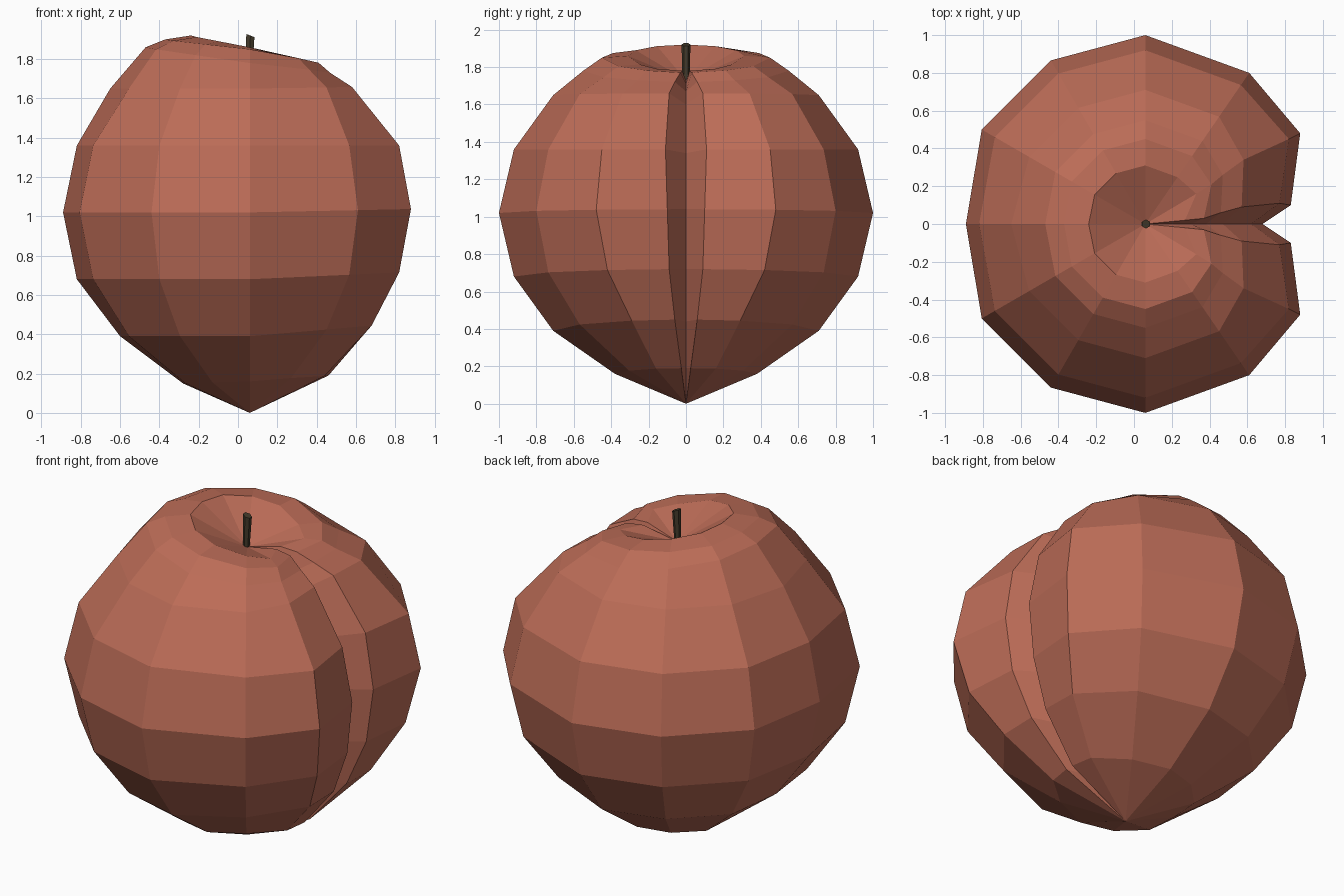
import bpy, bmesh
from math import cos, sin, radians

if "Cube" in bpy.data.objects:
    bpy.data.objects.remove(bpy.data.objects["Cube"])

AXIS_X = 0.06


def paint(obj, name, color):
    mat = bpy.data.materials.new(name)
    mat.diffuse_color = (*color, 1)
    mat.use_nodes = True
    mat.node_tree.nodes["Principled BSDF"].inputs["Base Color"].default_value = mat.diffuse_color
    obj.data.materials.append(mat)


def finish(bm, name):
    bmesh.ops.recalc_face_normals(bm, faces=bm.faces)
    mesh = bpy.data.meshes.new(name)
    bm.to_mesh(mesh)
    bm.free()
    obj = bpy.data.objects.new(name, mesh)
    bpy.context.collection.objects.link(obj)
    return obj


# Rings from bottom to top, distances measured from the fruit axis:
# radius, radius at back, z back / side / cleft, 30-degree point, lip point, groove floor x and z
RINGS = [
    (0.38, 0.34, 0.15, 0.16, 0.19, 0.38, 0.16, 0.40, 0.025, 0.27, 0.19),
    (0.71, 0.66, 0.39, 0.39, 0.45, 0.62, 0.29, 0.62, 0.06, 0.47, 0.44),
    (0.92, 0.88, 0.68, 0.68, 0.72, 0.76, 0.42, 0.73, 0.09, 0.59, 0.72),
    (1.00, 0.95, 1.02, 1.02, 1.04, 0.82, 0.48, 0.77, 0.10, 0.62, 1.04),
    (0.92, 0.88, 1.36, 1.36, 1.36, 0.76, 0.45, 0.71, 0.11, 0.56, 1.34),
    (0.71, 0.71, 1.65, 1.65, 1.66, 0.52, 0.34, 0.51, 0.09, 0.41, 1.60),
    (0.55, 0.53, 1.86, 1.78, 1.72, 0.41, 0.26, 0.40, 0.06, 0.32, 1.67),
    (0.45, 0.43, 1.90, 1.85, 1.77, 0.35, 0.21, 0.31, 0.03, 0.24, 1.71),
    (0.31, 0.30, 1.92, 1.86, 1.78, 0.27, 0.16, 0.21, 0.02, 0.14, 1.73),
]


def ring_points(r, rb, zb, zm, zf, x30, y30, xl, yl, xg, zg):
    half = [(xl, yl), (x30, y30), (0.55 * r, 0.8 * r), (0, r)]
    half += [(r * cos(radians(a)), r * sin(radians(a))) for a in (120, 150)]
    flat = half + [(-rb, 0)] + [(x, -y) for x, y in reversed(half)]
    pts = [(AXIS_X + xg, 0, zg)]
    for x, y in flat:
        c = x / (x * x + y * y) ** 0.5
        z = zm + (zf - zm) * c if c > 0 else zm - (zb - zm) * c
        pts.append((AXIS_X + x, y, z))
    return pts


# Fruit body with cleft and tilted dimple
bm = bmesh.new()
loops = [[bm.verts.new(p) for p in ring_points(*ring)] for ring in RINGS]
bottom = bm.verts.new((AXIS_X, 0, 0))
dimple = bm.verts.new((AXIS_X, 0, 1.73))
n = len(loops[0])
for i in range(n):
    j = (i + 1) % n
    bm.faces.new((bottom, loops[0][j], loops[0][i]))
    for lo, hi in zip(loops, loops[1:]):
        bm.faces.new((lo[i], lo[j], hi[j], hi[i]))
    bm.faces.new((loops[-1][i], loops[-1][j], dimple))
fruit = finish(bm, "fruit_body")
paint(fruit, "peach_skin", (0.5, 0.15, 0.095))

# Stem: thin six-sided rod with a slanted top
bm = bmesh.new()
bmesh.ops.create_cone(bm, cap_ends=True, segments=6, radius1=0.018, radius2=0.024, depth=0.21)
for v in bm.verts:
    top = v.co.z > 0
    v.co.z += 1.815 - (0.4 * v.co.x if top else 0)
    v.co.x += AXIS_X + (0.003 if top else -0.006)
stem = finish(bm, "stem")
paint(stem, "stem_bark", (0.06, 0.045, 0.025))
